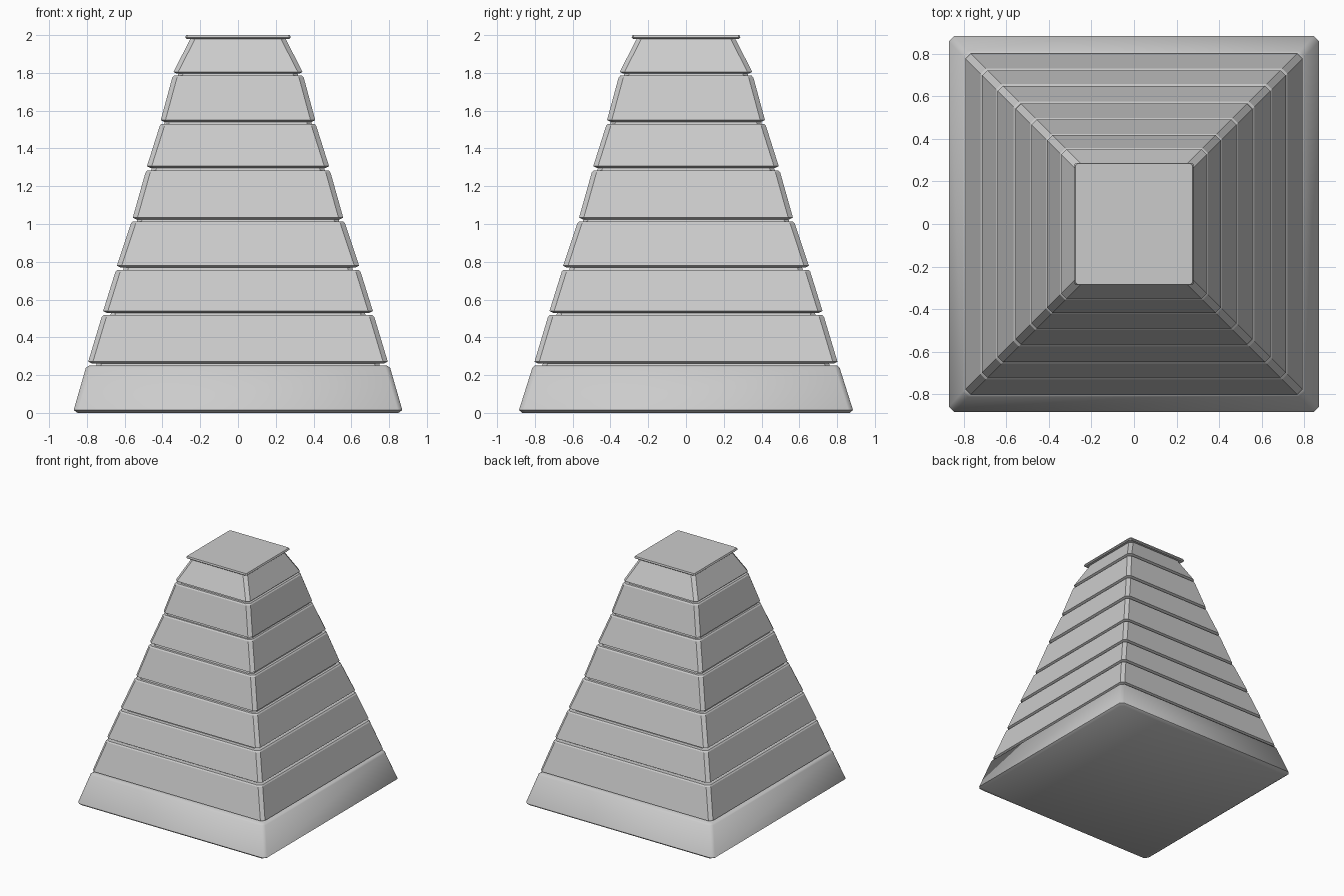
import bpy, bmesh

if "Cube" in bpy.data.objects:
    bpy.data.objects.remove(bpy.data.objects["Cube"])


def loft(name, rings, corner=0.025, smooth=False):
    """Closed solid through chamfered rectangles given as (half_x, half_y, z)."""
    bm = bmesh.new()
    loops = []
    for hx, hy, z in rings:
        c = corner
        pts = [(hx, -hy + c), (hx, hy - c), (hx - c, hy), (-hx + c, hy),
               (-hx, hy - c), (-hx, -hy + c), (-hx + c, -hy), (hx - c, -hy)]
        loops.append([bm.verts.new((x, y, z)) for x, y in pts])
    for a, b in zip(loops, loops[1:]):
        for i in range(8):
            j = (i + 1) % 8
            bm.faces.new((a[i], a[j], b[j], b[i]))
    bm.faces.new(loops[0][::-1])
    bm.faces.new(loops[-1])
    bmesh.ops.recalc_face_normals(bm, faces=bm.faces)
    mesh = bpy.data.meshes.new(name)
    bm.to_mesh(mesh)
    bm.free()
    ob = bpy.data.objects.new(name, mesh)
    bpy.context.collection.objects.link(ob)
    if smooth:
        bpy.context.view_layer.objects.active = ob
        ob.select_set(True)
        bpy.ops.object.shade_smooth_by_angle(angle=0.9)
        ob.select_set(False)
    return ob


# flared base slab with a tucked-under bottom edge
loft("base", [(0.85, 0.868, 0), (0.87, 0.884, 0.015), (0.805, 0.813, 0.24),
              (0.785, 0.80, 0.252)], smooth=True)

# stacked tapering tiers: bottom z, top z, bottom half width, top half width
tiers = [(0.262, 0.517, 0.793, 0.722), (0.53, 0.757, 0.714, 0.649),
         (0.77, 1.012, 0.641, 0.567), (1.025, 1.282, 0.557, 0.490),
         (1.297, 1.530, 0.482, 0.414), (1.541, 1.785, 0.409, 0.348),
         (1.796, 1.99, 0.342, 0.252)]
DY = 0.009
for n, (z0, z1, w0, w1) in enumerate(tiers):
    rings = [(w0 - 0.018, z0), (w0, z0 + 0.009), (w1, z1 - 0.01), (w1 - 0.009, z1)]
    loft(f"tier_{n + 1}", [(w, w + DY, z) for w, z in rings])

# inner core closing the grooves between tiers
loft("core", [(0.765, 0.775, 0.2), (0.315, 0.325, 1.8)])

# thin overhanging top plate
loft("top_plate", [(0.272, 0.28, 1.98), (0.28, 0.288, 1.987), (0.274, 0.284, 2.0)],
     corner=0.008)
